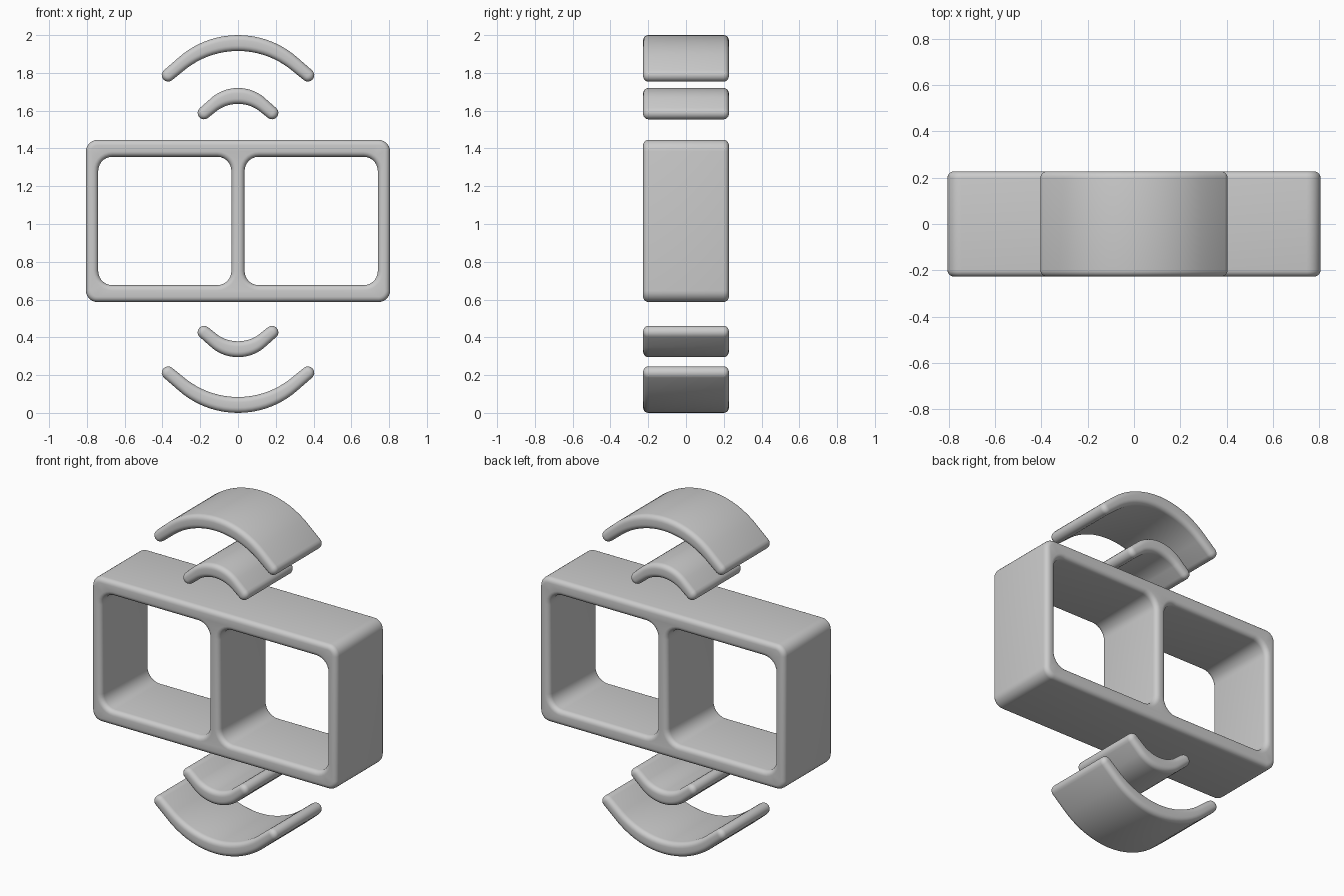
import bpy, bmesh
from math import sin, cos, pi, radians
from mathutils import Vector

if "Cube" in bpy.data.objects:
    bpy.data.objects.remove(bpy.data.objects["Cube"])

HALF_DEPTH = 0.227
ROUND = 0.028      # radius of the softened front and back edges
STEPS = 5

grey = bpy.data.materials.new("plain grey")
grey.use_nodes = True
grey.diffuse_color = (0.6, 0.6, 0.6, 1)
grey.node_tree.nodes["Principled BSDF"].inputs["Base Color"].default_value = (0.6, 0.6, 0.6, 1)


def rounded_rect(x0, x1, z0, z1, r, grow):
    """Rounded rectangle outline, enlarged by grow."""
    r += grow
    corners = [(x1 + grow, z1 + grow), (x0 - grow, z1 + grow),
               (x0 - grow, z0 - grow), (x1 + grow, z0 - grow)]
    signs = [(1, 1), (-1, 1), (-1, -1), (1, -1)]
    pts = []
    for q, ((cx, cz), (sx, sz)) in enumerate(zip(corners, signs)):
        for i in range(8):
            a = (q + i / 7) * pi / 2
            pts.append((cx - sx * r + r * cos(a), cz - sz * r + r * sin(a)))
    return pts


def arc_band(radius, straight, top, mid_half, end_half, grow):
    """Bent bar outline: a circular bend, straight tips and round ends."""
    bend, centre = radians(40), []
    for i in range(-10, 11):
        a = bend * max(-1, min(1, i / 9))
        x, z = radius * sin(a), radius * (cos(a) - 1)
        if abs(i) == 10:
            x += straight * cos(a) * (1 if i > 0 else -1)
            z -= straight * sin(bend)
        half = mid_half + (end_half - mid_half) * (abs(i) / 10) ** 2 + grow
        centre.append((Vector((x, top - mid_half + z)), a, half))
    upper = [c + Vector((sin(a), cos(a))) * h for c, a, h in centre]
    lower = [c - Vector((sin(a), cos(a))) * h for c, a, h in centre]

    def cap(entry, start):
        c, a, h = entry
        return [c + h * Vector((cos(t - a), sin(t - a)))
                for t in (start - pi * k / 8 for k in range(1, 8))]
    pts = upper + cap(centre[-1], pi / 2) + lower[::-1] + cap(centre[0], -pi / 2)
    return [tuple(p) for p in pts]


def build(name, outlines):
    """Extrude outlines along y with rounded rims; each is (function, side)."""
    bm = bmesh.new()
    levels = []
    for k in range(STEPS + 1):
        a = pi / 2 * (1 - k / STEPS)
        levels.append((-(HALF_DEPTH - ROUND + ROUND * sin(a)), ROUND * (1 - cos(a))))
    levels += [(-y, d) for y, d in reversed(levels)]
    rims = [[], []]
    for outline, side in outlines:
        rings = [[bm.verts.new((x, y, z)) for x, z in outline(-side * d)]
                 for y, d in levels]
        for low, high in zip(rings, rings[1:]):
            for i in range(len(low)):
                j = (i + 1) % len(low)
                bm.faces.new((low[i], low[j], high[j], high[i]))
        for rim, ring in zip(rims, (rings[0], rings[-1])):
            rim += [bm.edges.get((ring[i - 1], ring[i])) for i in range(len(ring))]
    for rim in rims:
        bmesh.ops.triangle_fill(bm, edges=rim, use_beauty=True)
    bmesh.ops.recalc_face_normals(bm, faces=bm.faces)
    mesh = bpy.data.meshes.new(name)
    bm.to_mesh(mesh)
    bm.free()
    mesh.materials.append(grey)
    obj = bpy.data.objects.new(name, mesh)
    bpy.context.collection.objects.link(obj)
    bpy.ops.object.select_all(action="DESELECT")
    obj.select_set(True)
    bpy.context.view_layer.objects.active = obj
    bpy.ops.object.shade_smooth_by_angle(angle=radians(50))


# Double-window frame
build("frame", [
    (lambda g: rounded_rect(-0.805, 0.805, 0.587, 1.445, 0.06, g), 1),
    (lambda g: rounded_rect(-0.74, -0.035, 0.676, 1.356, 0.075, g), -1),
    (lambda g: rounded_rect(0.035, 0.74, 0.676, 1.356, 0.075, g), -1),
])

# Curved bands above the frame, and their mirror images below
for size, radius, straight, top, bottom in (("large", 0.46, 0.097, 2.0, 0.0),
                                            ("small", 0.2, 0.067, 1.72, 0.295)):
    def upper(g):
        return arc_band(radius, straight, top, 0.042, 0.034, g)

    def lower(g):
        return [(x, top + bottom - z) for x, z in upper(g)]
    build("upper_" + size + "_arc", [(upper, 1)])
    build("lower_" + size + "_arc", [(lower, 1)])
